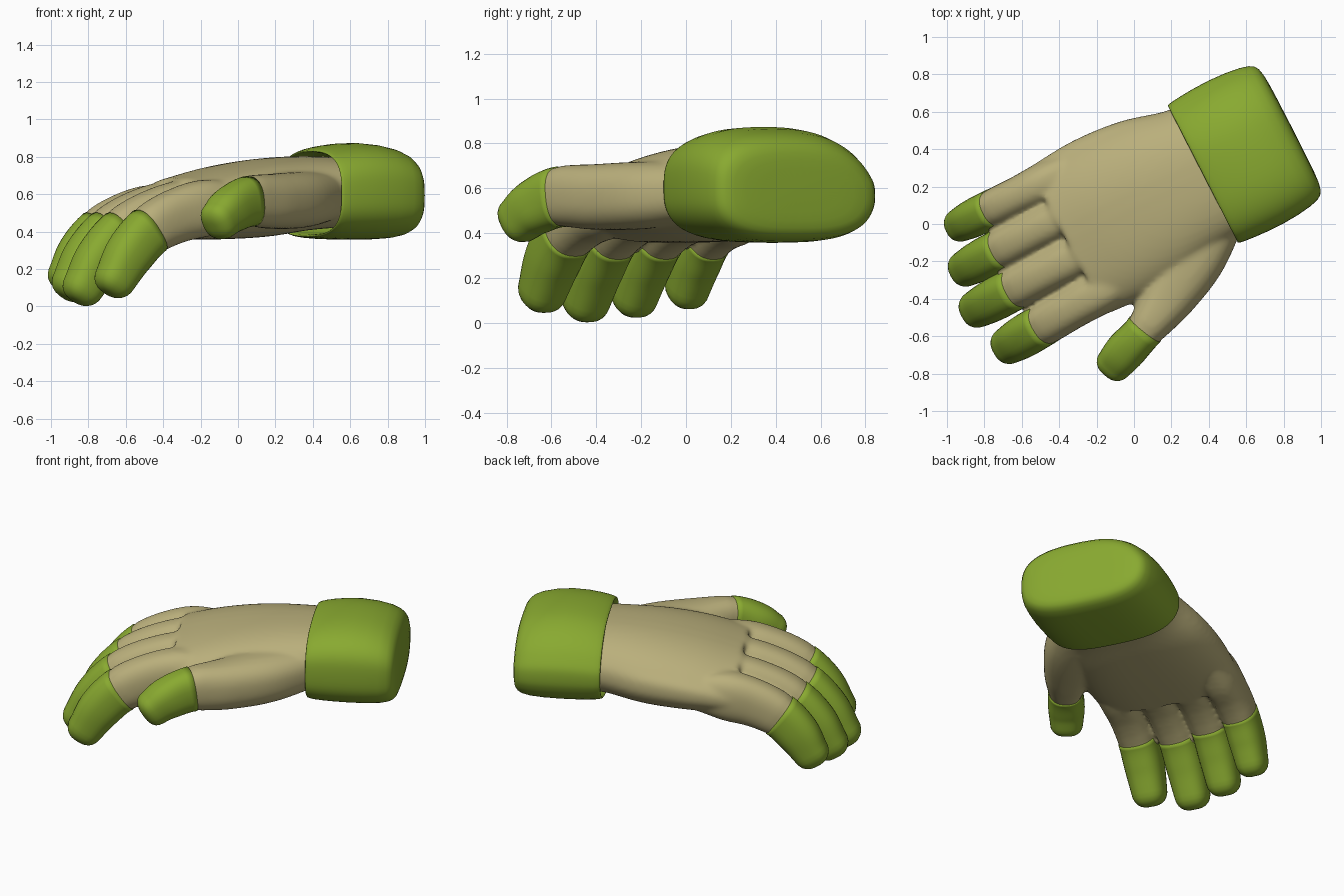
import bpy, bmesh, math
from mathutils import Vector, Matrix

if "Cube" in bpy.data.objects:
    bpy.data.objects.remove(bpy.data.objects["Cube"])

# Local frame: x runs wrist -> fingertips, y runs little finger -> thumb
PLACE = Matrix.Translation((0.375, 0.27, 0)) @ Matrix.Rotation(math.radians(207.1), 4, 'Z')
Z = Vector((0, 0, 1))


def material(name, rgb):
    m = bpy.data.materials.new(name)
    m.diffuse_color = (*rgb, 1)
    m.use_nodes = True
    m.node_tree.nodes["Principled BSDF"].inputs["Base Color"].default_value = m.diffuse_color
    return m


GREEN = material("leaf green", (0.25, 0.40, 0.03))
BEIGE = material("khaki beige", (0.49, 0.43, 0.20))


def spow(v, p):
    return math.copysign(abs(v) ** p, v)


def skin(bm, rings, e=2.5, n=32, drop=0.0):
    """Skin superellipse rings (centre, tangent, half width, half height), cap both ends.
    drop lowers the top on the little-finger side."""
    loops = []
    for c, tan, w, h in rings:
        side = Z.cross(tan).normalized()
        up = tan.cross(side).normalized()
        loop = []
        for i in range(n):
            a = 2 * math.pi * i / n
            p = c + side * (w * spow(math.cos(a), 2 / e)) + up * (h * spow(math.sin(a), 2 / e))
            if drop:
                t = min(max(-p.y / 0.42, 0), 1)
                p.z -= drop * t * t * min(max((p.z - c.z) / h + 0.4, 0), 1)
            loop.append(bm.verts.new(p))
        loops.append(loop)
    for a, b in zip(loops, loops[1:]):
        for i in range(n):
            j = (i + 1) % n
            bm.faces.new((a[i], a[j], b[j], b[i]))
    bm.faces.new(loops[0][::-1])
    bm.faces.new(loops[-1])


def spline(pts, steps=6):
    """Smooth rings through points (x, y, z, half width, half height)."""
    P = [Vector(p) for p in pts]
    P = [2 * P[0] - P[1]] + P + [2 * P[-1] - P[-2]]
    out = []
    for i in range(1, len(P) - 2):
        a, b, c, d = P[i - 1:i + 3]
        for k in range(steps):
            t = k / steps
            out.append(0.5 * (2 * b + (c - a) * t + (2 * a - 5 * b + 4 * c - d) * t * t
                              + (3 * b - a - 3 * c + d) * t ** 3))
    out.append(P[-2])
    rings = []
    for i, p in enumerate(out):
        q, r = out[max(i - 1, 0)], out[min(i + 1, len(out) - 1)]
        rings.append((Vector(p[:3]), Vector((r - q)[:3]).normalized(), p[3], p[4]))
    return rings


def dome(ring, length):
    """Rings that round off the end of a finger."""
    c, t, w, h = ring
    return [(c + t * length * math.sin(a), t, w * math.cos(a) ** 0.7, h * math.cos(a) ** 0.7)
            for a in (0.3, 0.6, 0.85, 1.1, 1.3, 1.45)]


def scaled(rings, k):
    return [(c, t, w * k, h * k) for c, t, w, h in rings]


def make(name, bm, mat):
    bmesh.ops.recalc_face_normals(bm, faces=bm.faces)
    bm.transform(PLACE)
    me = bpy.data.meshes.new(name)
    bm.to_mesh(me)
    bm.free()
    me.materials.append(mat)
    ob = bpy.data.objects.new(name, me)
    bpy.context.collection.objects.link(ob)
    for p in me.polygons:
        p.use_smooth = True
    return ob


hand = bmesh.new()

# Palm
skin(hand, spline([(-0.20, 0, 0.61, 0.37, 0.185), (0.05, -0.005, 0.605, 0.387, 0.199),
                   (0.30, -0.015, 0.58, 0.44, 0.208), (0.55, -0.015, 0.553, 0.46, 0.195),
                   (0.80, -0.012, 0.52, 0.445, 0.165)]), 2.7, 64, 0.06)


def digit(name, path, cut, tip):
    """Beige stump goes into the hand; the green end is its own part."""
    rings = spline(path)
    b = cut * 6
    skin(hand, rings[:b] + scaled(rings[b:b + 3], 0.97))
    bm = bmesh.new()
    end = scaled(rings[b:], 1.008)
    skin(bm, end + dome(end[-1], tip))
    make(name, bm, GREEN)


# Four fingers: name, side position at root and tip, half width, reach, lowering
for name, y0, y1, w, k, low in (("index", 0.29, 0.34, 0.114, 1.0, 0.0),
                                ("middle", 0.075, 0.09, 0.114, 1.11, 0.0),
                                ("ring", -0.15, -0.13, 0.110, 1.03, 0.01),
                                ("little", -0.345, -0.35, 0.103, 0.88, 0.03)):
    path = []
    for x, z, ws, h in ((0.50, 0.55, 0.80, 0.10), (0.75, 0.53, 1.05, 0.15),
                        (0.95, 0.485, 1.0, 0.146), (1.12, 0.405, 1.0, 0.135),
                        (1.245, 0.28, 1.0, 0.128), (1.33, 0.15, 0.9, 0.108)):
        f = (x - 0.5) / 0.83
        path.append((0.75 + (x - 0.75) * k, y0 + (y1 - y0) * f,
                     0.535 + (z - 0.535) * k - low, w * ws, h))
    digit(name + "_fingertip", path, 3, 0.095)

# Thumb
digit("thumb_tip", [(0.00, 0.20, 0.59, 0.15, 0.13), (0.25, 0.365, 0.57, 0.175, 0.15),
                    (0.47, 0.50, 0.562, 0.145, 0.147), (0.66, 0.597, 0.562, 0.105, 0.135),
                    (0.80, 0.65, 0.515, 0.108, 0.122), (0.885, 0.685, 0.46, 0.098, 0.105)], 3, 0.07)

# Fuse palm, finger stumps and thumb base into one soft glove
glove = make("glove_body", hand, BEIGE)
fuse = glove.modifiers.new("fuse", 'REMESH')
fuse.mode = 'VOXEL'
fuse.voxel_size = 0.014
fuse.use_smooth_shade = True
soft = glove.modifiers.new("soften", 'SMOOTH')
soft.factor = 0.5
soft.iterations = 10

# Cuff: closed rounded back, open front with a thin folded-in lip
cuff = bmesh.new()
X = Vector((1, 0, 0))
skin(cuff, [(Vector((x, 0, z)), X, w, h) for x, z, w, h in (
    (-0.53, 0.59, 0.20, 0.10), (-0.525, 0.59, 0.345, 0.175), (-0.505, 0.595, 0.39, 0.21),
    (-0.45, 0.605, 0.417, 0.245), (-0.25, 0.62, 0.438, 0.265), (-0.06, 0.61, 0.425, 0.25),
    (0.0, 0.605, 0.418, 0.236), (0.012, 0.605, 0.410, 0.228), (0.0, 0.605, 0.400, 0.218),
    (-0.10, 0.605, 0.395, 0.21), (-0.15, 0.605, 0.30, 0.15))], 2.9, 48, 0.09)
cuff = make("cuff", cuff, GREEN)
sub = cuff.modifiers.new("round", 'SUBSURF')
sub.levels = sub.render_levels = 1
